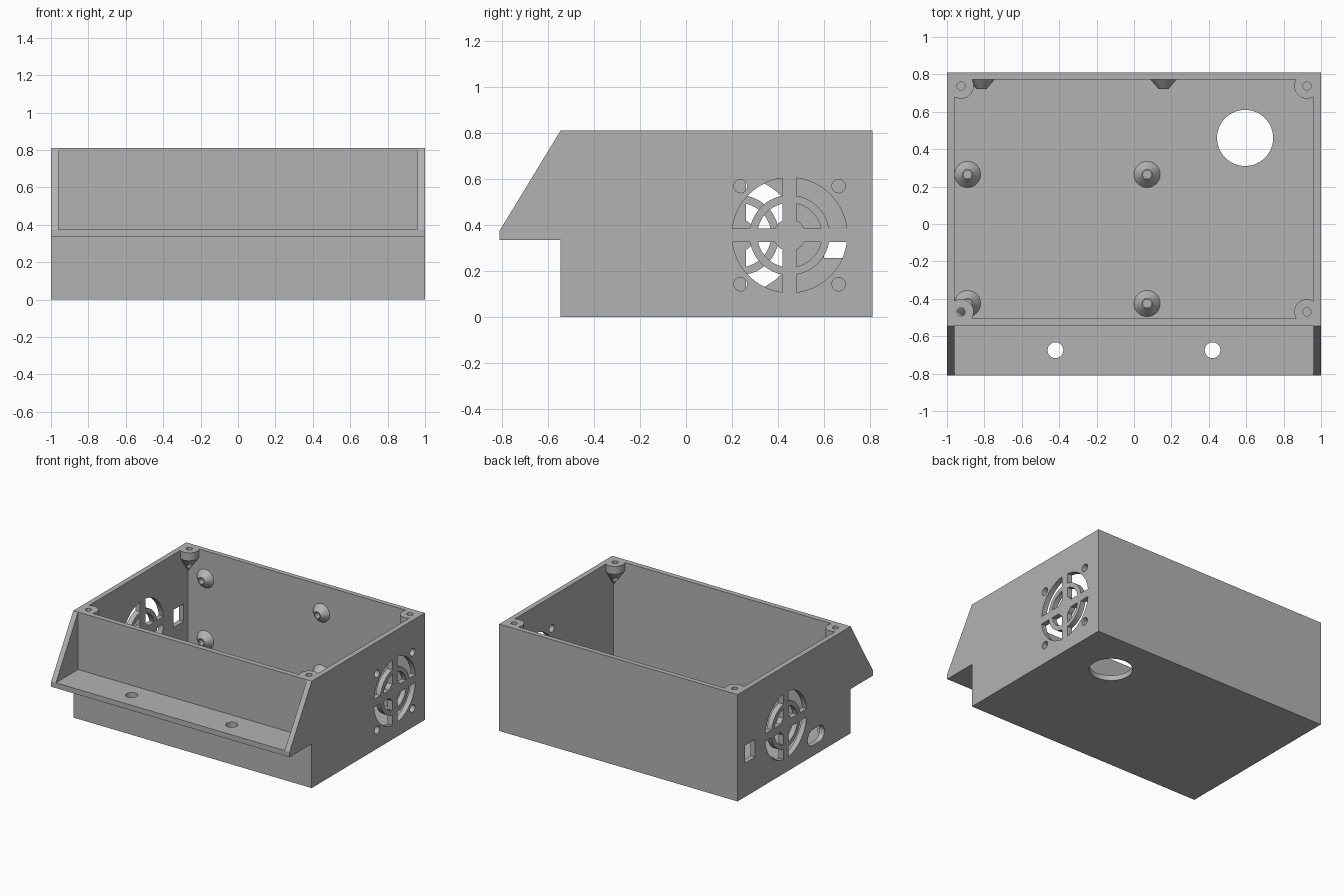
import bpy, bmesh
from math import sin, cos, asin, pi, radians
from mathutils import Matrix, Vector

if "Cube" in bpy.data.objects:
    bpy.data.objects.remove(bpy.data.objects["Cube"], do_unlink=True)

grey = bpy.data.materials.new("plain grey")
grey.use_nodes = True
grey.diffuse_color = (0.45, 0.45, 0.45, 1)
grey.node_tree.nodes["Principled BSDF"].inputs["Base Color"].default_value = grey.diffuse_color

# Main dimensions
WALL = 0.04
TOP = 0.81
BACK, FRONT = 0.81, -0.545
IN_X, IN_BACK, IN_FRONT = 1 - WALL, 0.773, -0.505
LEDGE = 0.375


def prism(bm, pts, lo, hi, axis="z"):
    """Extrude a 2D outline along x (points are y, z) or z (points are x, y)."""
    place = (lambda a, b, h: (h, a, b)) if axis == "x" else (lambda a, b, h: (a, b, h))
    low = [bm.verts.new(place(a, b, lo)) for a, b in pts]
    high = [bm.verts.new(place(a, b, hi)) for a, b in pts]
    bm.faces.new(low)
    bm.faces.new(high)
    for i in range(len(pts)):
        j = (i + 1) % len(pts)
        bm.faces.new((low[i], low[j], high[j], high[i]))


def rect(a0, a1, b0, b1):
    return [(a0, b0), (a1, b0), (a1, b1), (a0, b1)]


def arc(ca, cb, r, start, end, n=16):
    steps = [start + (end - start) * i / n for i in range(n + 1)]
    return [(ca + r * cos(t), cb + r * sin(t)) for t in steps]


def circle(ca, cb, r, n=40):
    return arc(ca, cb, r, 0, 2 * pi, n)[:-1]


def finish(name, bm):
    bmesh.ops.recalc_face_normals(bm, faces=bm.faces)
    mesh = bpy.data.meshes.new(name)
    bm.to_mesh(mesh)
    bm.free()
    mesh.materials.append(grey)
    obj = bpy.data.objects.new(name, mesh)
    bpy.context.collection.objects.link(obj)
    return obj


def cut(target, bm):
    """Subtract the cutter mesh, apply it and discard the cutter."""
    cutter = finish("cutter", bm)
    cutter.hide_render = True
    mod = target.modifiers.new("cut", "BOOLEAN")
    mod.operation = "DIFFERENCE"
    mod.solver = "EXACT"
    mod.object = cutter
    bpy.context.view_layer.objects.active = target
    bpy.ops.object.modifier_apply(modifier=mod.name)
    bpy.data.objects.remove(cutter, do_unlink=True)


def smooth(obj):
    bpy.ops.object.select_all(action="DESELECT")
    obj.select_set(True)
    bpy.context.view_layer.objects.active = obj
    bpy.ops.object.shade_smooth_by_angle(angle=radians(30))


def fan_grille(bm, cy, cz, lo, hi, bar=0.03):
    """Two rings of quarter slots left between a cross, a ring and a hub."""
    for inner, outer in ((0.07, 0.14), (0.174, 0.25)):
        for k in range(4):
            q = k * pi / 2
            a, b = asin(bar / outer), asin(bar / inner)
            pts = arc(cy, cz, outer, q + a, q + pi / 2 - a)
            pts += arc(cy, cz, inner, q + pi / 2 - b, q + b)
            prism(bm, pts, lo, hi, "x")


# Case: side outline extruded across the width
bm = bmesh.new()
prism(bm, [(-0.81, 0.335), (-0.81, LEDGE), (FRONT, TOP), (BACK, TOP),
           (BACK, 0), (FRONT, 0), (FRONT, 0.335)], -1, 1, "x")
case = finish("case", bm)

# Open interior and the recess above the front ledge
bm = bmesh.new()
prism(bm, rect(-IN_X, IN_X, IN_FRONT, IN_BACK), WALL, 1)
prism(bm, rect(-IN_X, IN_X, -1, FRONT), LEDGE, 1)
cut(case, bm)

# Floor opening and ledge screw holes
bm = bmesh.new()
prism(bm, circle(0.594, 0.46, 0.15, 64), -0.1, 0.1)
for x in (-0.42, 0.42):
    prism(bm, circle(x, -0.675, 0.042), 0.2, 0.5)
cut(case, bm)

# Left wall: fan grille with four screw holes
bm = bmesh.new()
fan_grille(bm, 0.45, 0.356, 0.9, 1.1)
for sy in (-1, 1):
    for sz in (-1, 1):
        prism(bm, circle(0.45 + sy * 0.213, 0.356 + sz * 0.213, 0.029), 0.9, 1.1, "x")
cut(case, bm)

# Right wall: fan grille, square socket opening and cable slot
bm = bmesh.new()
fan_grille(bm, 0.23, 0.356, -1.1, -0.9)
prism(bm, rect(0.6, 0.72, 0.256, 0.39), -1.1, -0.9, "x")
prism(bm, arc(-0.09, 0.14, 0.06, -pi / 2, pi / 2)
      + arc(-0.17, 0.14, 0.06, pi / 2, 3 * pi / 2), -1.1, -0.9, "x")
cut(case, bm)
smooth(case)


# Corner screw bosses, tapering down into each corner
def corner_boss(name, sx, sy, cy):
    hole, r = 0.035, 0.068
    t = asin(hole / r)
    outline = [(0, 0)] + arc(hole, hole, r, -t, pi / 2 + t, 24)
    bm = bmesh.new()
    rings = []
    for z in (TOP, TOP - 0.06):
        rings.append([bm.verts.new((sx * (IN_X - u), cy - sy * v, z)) for u, v in outline])
    apex = bm.verts.new((sx * IN_X, cy, 0.62))
    upper, lower = rings
    bm.faces.new(upper)
    for i in range(len(outline)):
        j = (i + 1) % len(outline)
        bm.faces.new((upper[i], upper[j], lower[j], lower[i]))
        bm.faces.new((lower[i], lower[j], apex))
    boss = finish(name, bm)
    bm = bmesh.new()
    prism(bm, circle(sx * (IN_X - hole), cy - sy * hole, 0.022, 24), 0.5, 1)
    cut(boss, bm)
    smooth(boss)


for side, sx in (("left", 1), ("right", -1)):
    corner_boss("back_" + side + "_boss", sx, 1, IN_BACK)
    corner_boss("front_" + side + "_boss", sx, -1, IN_FRONT)


# Conical standoffs with a screw hole
def standoff(name, matrix, n=40):
    bm = bmesh.new()
    rings = [[bm.verts.new((x, y, z)) for x, y in circle(0, 0, r, n)]
             for r, z in ((0.07, 0), (0.028, 0.05), (0.022, 0.05), (0.022, 0.005))]
    for a, b in zip(rings, rings[1:]):
        for i in range(n):
            j = (i + 1) % n
            bm.faces.new((a[i], a[j], b[j], b[i]))
    bm.faces.new(rings[0])
    bm.faces.new(rings[-1])
    bm.transform(matrix)
    smooth(finish(name, bm))


for x in (-0.89, 0.07):
    for y in (-0.425, 0.265):
        standoff("floor_standoff", Matrix.Translation((x, y, WALL)))
for x in (-0.815, 0.158):
    for z in (0.135, 0.6):
        standoff("back_wall_standoff",
                 Matrix.Translation(Vector((x, IN_BACK, z))) @ Matrix.Rotation(pi / 2, 4, "X"))
